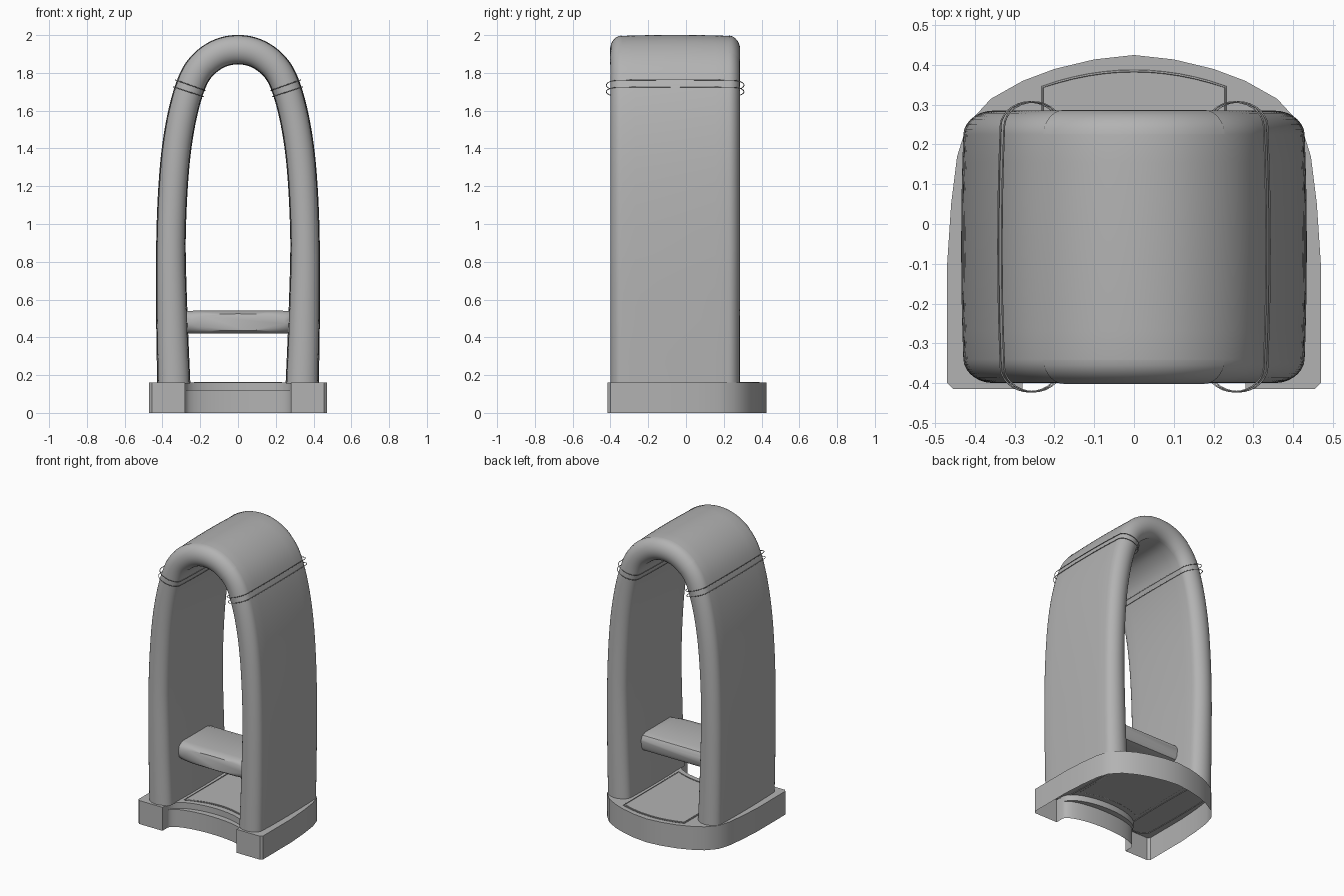
import bpy, bmesh, math
from mathutils import Vector

if "Cube" in bpy.data.objects:
    bpy.data.objects.remove(bpy.data.objects["Cube"], do_unlink=True)

grey = bpy.data.materials.new("plain_grey")
grey.use_nodes = True
grey.diffuse_color = (0.45, 0.45, 0.45, 1)
grey.node_tree.nodes["Principled BSDF"].inputs["Base Color"].default_value = grey.diffuse_color


def make(name, build, smooth=None):
    """Create an object from a bmesh-filling function."""
    bm = bmesh.new()
    build(bm)
    bmesh.ops.remove_doubles(bm, verts=bm.verts, dist=1e-5)
    bmesh.ops.recalc_face_normals(bm, faces=bm.faces)
    mesh = bpy.data.meshes.new(name)
    bm.to_mesh(mesh)
    bm.free()
    mesh.materials.append(grey)
    ob = bpy.data.objects.new(name, mesh)
    bpy.context.collection.objects.link(ob)
    if smooth:
        bpy.ops.object.select_all(action='DESELECT')
        ob.select_set(True)
        bpy.context.view_layer.objects.active = ob
        bpy.ops.object.shade_smooth_by_angle(angle=math.radians(smooth))
    return ob


def loft(bm, rows, closed=True, caps=False):
    """Skin a list of equal-length point rows."""
    grid = [[bm.verts.new(p) for p in row] for row in rows]
    n = len(grid[0])
    for a, b in zip(grid, grid[1:]):
        for i in range(n if closed else n - 1):
            j = (i + 1) % n
            bm.faces.new((a[i], a[j], b[j], b[i]))
    if caps:
        bm.faces.new(grid[0])
        bm.faces.new(grid[-1])


def wire(name, pts, radius=0.0022):
    """Thin closed cord through points."""
    cu = bpy.data.curves.new(name, 'CURVE')
    cu.dimensions = '3D'
    cu.bevel_depth = radius
    cu.bevel_resolution = 1
    sp = cu.splines.new('POLY')
    sp.points.add(len(pts) - 1)
    for q, p in zip(sp.points, pts):
        q.co = (*p, 1)
    sp.use_cyclic_u = True
    cu.materials.append(grey)
    bpy.context.collection.objects.link(bpy.data.objects.new(name, cu))


def mirrored(half):
    """Half outline ending on x = 0, completed on the other side."""
    return half + [(-x, y) for x, y in reversed(half[:-1])]


def spline(pts, steps):
    """Smooth path through points."""
    p = [Vector(q) for q in pts]
    p = [2 * p[0] - p[1]] + p + [2 * p[-1] - p[-2]]
    out = []
    for a, b, c, d in zip(p, p[1:], p[2:], p[3:]):
        for k in range(steps):
            t = k / steps
            out.append(0.5 * (2 * b + (c - a) * t + (2 * a - 5 * b + 4 * c - d) * t ** 2
                              + (3 * b - a - 3 * c + d) * t ** 3))
    return out + [p[-2]]


# Base: hollow tray, straight sides, bowed back and scooped front
TOP, LEDGE = 0.16, 0.12
back = mirrored([(0.455, -0.415), (0.47, -0.4), (0.47, -0.1), (0.46, 0.05), (0.445, 0.17),
                 (0.42, 0.25), (0.36, 0.315), (0.28, 0.36), (0.2, 0.39), (0.1, 0.414), (0, 0.425)])


def scoop(depth):
    arc = [(-0.28 * math.cos(a), -0.36 + depth * math.sin(a))
           for a in (math.pi * k / 16 for k in range(17))]
    return [(-0.28, -0.415)] + arc + [(0.28, -0.415)]


def at(pts, z):
    return [(x, y, z) for x, y in pts]


def build_base(bm):
    low, high = scoop(0.08), scoop(0.12)
    bm.faces.new([bm.verts.new(p) for p in at(back + high, TOP)])
    loft(bm, [at(back, 0), at(back, TOP)], closed=False)
    loft(bm, [at(low, 0), at(low, LEDGE), at(high, LEDGE), at(high, TOP)], closed=False)
    for s in (-1, 1):
        bm.faces.new([bm.verts.new((s * x, -0.415, z))
                      for x, z in ((0.28, 0), (0.455, 0), (0.455, TOP), (0.28, TOP))])


make("base", build_base, 35)


# Foot mat: thin plate with a raised rim line
def mat_outline(inset):
    w = 0.23 - inset
    xs = [w - 2 * w * k / 12 for k in range(13)]
    rear = [(x, 0.385 - inset - 0.04 * (x / w) ** 2) for x in xs]
    front = [(-x, -0.2 + inset - 0.05 * (x / w) ** 2) for x in xs]
    return rear + front


make("foot_mat", lambda bm: loft(bm, [at(mat_outline(0.01), TOP), at(mat_outline(0.01), TOP + 0.003)], caps=True))
wire("mat_rim", at(mat_outline(0), TOP + 0.002), 0.003)

# Arch: rounded slab section swept along a tall pointed loop
YC, HD, R = -0.0575, 0.3425, 0.06
half = [(0.34, 0.155), (0.35, 0.5), (0.355, 0.9), (0.34, 1.25), (0.31, 1.5),
        (0.262, 1.7), (0.205, 1.82), (0.11, 1.898), (0, 1.923)]
path = spline(mirrored(half), 6)


def end_arc(s, grow=0):
    return [(s * math.cos(a), s * (HD + grow - R + R * math.sin(a)))
            for a in (math.pi * k / 14 for k in range(15))]


def section(grow=0):
    pts = []
    for s in (1, -1):
        pts += end_arc(s, grow)
        pts += [(-s, s * (HD - R) * (1 - k / 4)) for k in range(1, 8)]
    return pts


def placed(i, sec, grow=0):
    """Section points at path sample i."""
    p = path[i]
    t = (path[min(i + 1, len(path) - 1)] - path[max(i - 1, 0)]).normalized()
    if i in (0, len(path) - 1):
        t = Vector((0, 1 if i == 0 else -1))
    hw = 0.078 + 0.012 * max(0, 1 - p.y / 0.9) + grow
    out = []
    for u, v in sec:
        w = u * hw * (1 - 0.1 * (v / HD) ** 2)
        out.append((p.x + t.y * w, YC + v, p.y - t.x * w))
    return out


make("arch", lambda bm: loft(bm, [placed(i, section()) for i in range(len(path))]), 50)

# Crown trims: thin skins on the front and back rim at the apex
crown = [i for i, p in enumerate(path) if abs(p.x) < 0.18]
for label, s in (("front", -1), ("back", 1)):
    make(label + "_crown_trim",
         lambda bm: loft(bm, [placed(i, end_arc(s, 0.002), 0.002) for i in crown], closed=False), 50)

# Cords: two loops around each shoulder
for side, s in (("left", 1), ("right", -1)):
    for k, z in enumerate((1.735, 1.7)):
        i = min((j for j, p in enumerate(path) if p.x * s > 0), key=lambda j: abs(path[j].y - z))
        drop = z - path[i].y
        loop = [(x, y, h + drop) for x, y, h in placed(i, section(0.022), 0.006)]
        wire(f"{side}_cord_{k + 1}", loop)


# Seat: cushioned slab between the legs, tapering to a lens-shaped front
def seat_row(y, hw, hh, power):
    row = []
    for k in range(40):
        c, d = math.cos(math.tau * k / 40), math.sin(math.tau * k / 40)
        row.append((hw * math.copysign(abs(c) ** power, c), y,
                    0.48 + hh * math.copysign(abs(d) ** power, d)))
    return row


rows = [(-0.265, 0.25, 0.045, 0.9), (-0.25, 0.285, 0.055, 0.5), (-0.21, 0.3, 0.061, 0.15),
        (0.05, 0.3, 0.061, 0.15), (0.085, 0.3, 0.05, 0.15), (0.1, 0.3, 0.025, 0.15)]
make("seat", lambda bm: loft(bm, [seat_row(*r) for r in rows], caps=True), 40)
